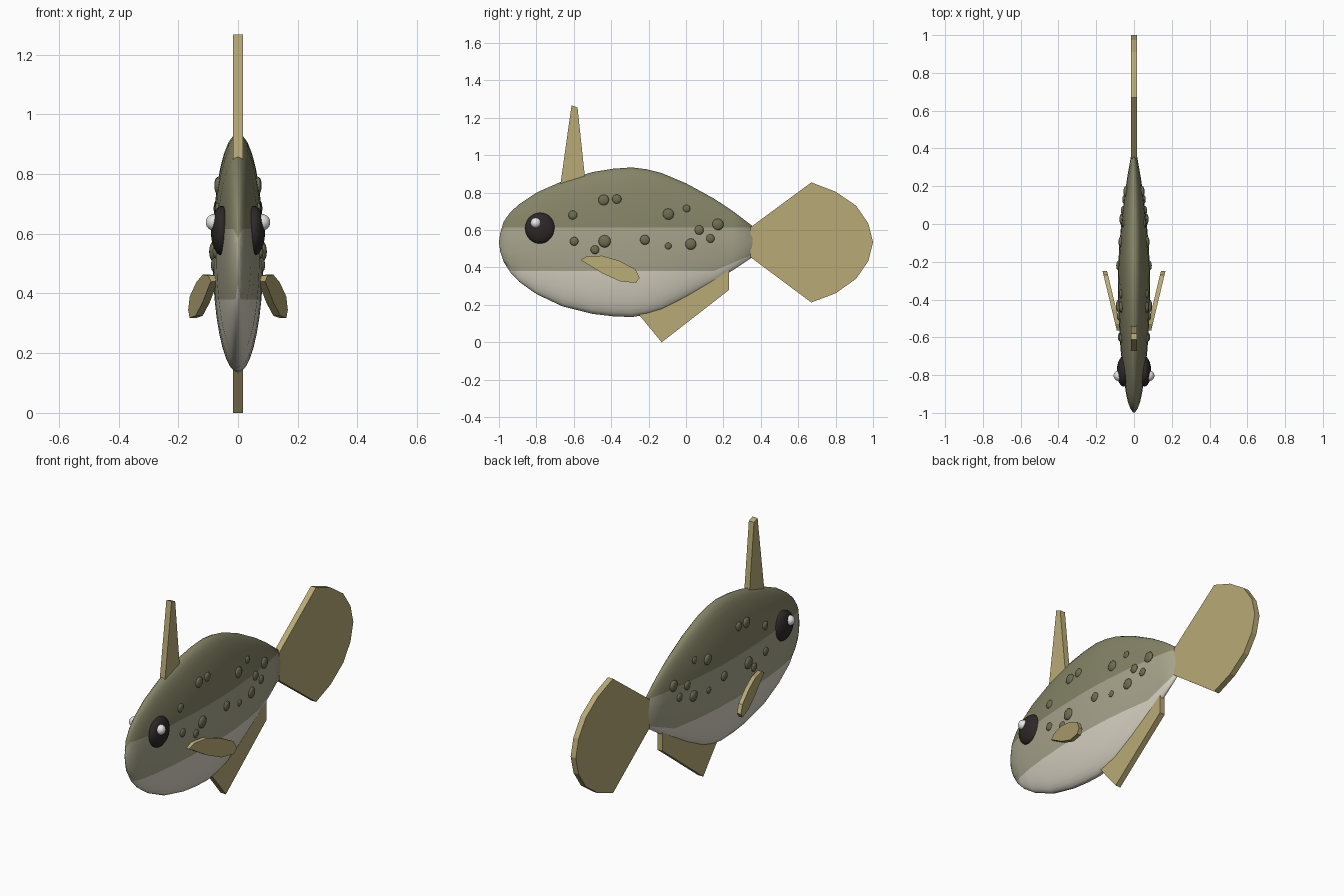
import bpy, bmesh, math
from mathutils import Vector

if "Cube" in bpy.data.objects:
    bpy.data.objects.remove(bpy.data.objects["Cube"])


def material(name, rgb):
    m = bpy.data.materials.new(name)
    m.diffuse_color = (*rgb, 1)
    m.use_nodes = True
    m.node_tree.nodes["Principled BSDF"].inputs["Base Color"].default_value = m.diffuse_color
    return m


BACK = material("dark olive", (0.235, 0.23, 0.135))
SIDE = material("pale olive", (0.39, 0.375, 0.265))
BELLY = material("cream", (0.68, 0.645, 0.54))
FIN = material("tan fin", (0.48, 0.40, 0.18))
SPOT = material("spot olive", (0.155, 0.155, 0.085))
EYE = material("eye black", (0.027, 0.021, 0.021))
SHINE = material("eye white", (0.88, 0.88, 0.88))


def finish(name, bm, mats, smooth):
    bmesh.ops.recalc_face_normals(bm, faces=bm.faces)
    me = bpy.data.meshes.new(name)
    for f in bm.faces:
        f.smooth = smooth
    bm.to_mesh(me)
    bm.free()
    for m in mats:
        me.materials.append(m)
    ob = bpy.data.objects.new(name, me)
    bpy.context.collection.objects.link(ob)
    return ob


# body stations: y, bottom z, top z, half width
ST = [(-0.993, .485, .585, .009), (-0.975, .43, .645, .021), (-0.94, .375, .695, .033),
      (-0.89, .322, .74, .044), (-0.80, .258, .80, .057), (-0.66, .192, .862, .072),
      (-0.50, .152, .91, .081), (-0.39, .139, .928, .084), (-0.29, .135, .935, .085),
      (-0.21, .147, .925, .083), (-0.13, .17, .905, .079), (0.0, .235, .85, .068),
      (0.15, .322, .768, .050), (0.25, .385, .702, .036), (0.355, .455, .622, .017)]


def angle(z, c, h):
    return math.asin(max(-1, min(1, (z - c) / h)))


def body_x(y, z):
    """Half width of the body at a side-view point."""
    for a, b in zip(ST, ST[1:]):
        if a[0] <= y <= b[0]:
            t = (y - a[0]) / (b[0] - a[0])
            lo, hi, w = (a[i] + t * (b[i] - a[i]) for i in (1, 2, 3))
            return w * math.cos(angle(z, (lo + hi) / 2, (hi - lo) / 2))
    return 0


# body: lofted ellipses, with rows lying on the colour boundaries
SEG = (7, 4, 7)
bm = bmesh.new()
rings = []
for y, lo, hi, w in ST:
    c, h = (lo + hi) / 2, (hi - lo) / 2
    low_band = max(0.38, 0.39 + 0.42 * (y - 0.17))
    br = [-math.pi / 2, angle(low_band, c, h), angle(0.615, c, h), math.pi / 2]
    ts = [br[k] + (br[k + 1] - br[k]) * i / n for k, n in enumerate(SEG) for i in range(n)]
    ts.append(br[3])
    pts = [(w * math.cos(t), y, c + h * math.sin(t)) for t in ts]
    pts += [(-x, yy, z) for x, yy, z in pts[-2:0:-1]]
    rings.append([bm.verts.new(p) for p in pts])
rows, n = sum(SEG), 2 * sum(SEG)


def band(j):
    j = j if j < rows else n - 1 - j
    return 2 if j < SEG[0] else (1 if j < SEG[0] + SEG[1] else 0)


for a, b in zip(rings, rings[1:]):
    for j in range(n):
        k = (j + 1) % n
        bm.faces.new((a[j], a[k], b[k], b[j])).material_index = band(j)
for ring, y, z in ((rings[0], -1.0, .535), (rings[-1], .37, .54)):
    pole = bm.verts.new((0, y, z))
    for j in range(n):
        bm.faces.new((ring[j], ring[(j + 1) % n], pole)).material_index = 1
bmesh.ops.remove_doubles(bm, verts=bm.verts, dist=0.0002)
bmesh.ops.dissolve_degenerate(bm, edges=bm.edges, dist=0.0001)
finish("body", bm, (BACK, SIDE, BELLY), True)


def plate(name, outline, x_of=lambda y: 0, half=0.016):
    """Flat fin: a side-view outline given thickness across x."""
    bm = bmesh.new()
    l, r = ([bm.verts.new((x_of(y) + s * half, y, z)) for y, z in outline] for s in (-1, 1))
    bm.faces.new(l)
    bm.faces.new(r)
    for i in range(len(l)):
        k = (i + 1) % len(l)
        bm.faces.new((l[i], l[k], r[k], r[i]))
    finish(name, bm, (FIN,), False)


# middle fins
plate("dorsal_fin", [(-.672, .84), (-.612, 1.267), (-.58, 1.255), (-.54, .88)])
plate("anal_fin", [(-.27, .17), (-.13, 0), (.23, .28), (.23, .39), (0, .30)])
plate("tail_fin", [(.345, .615), (.67, .855), (.80, .805), (.91, .73), (.975, .635), (1, .535),
                   (.975, .435), (.91, .34), (.80, .262), (.67, .213), (.345, .455)])

# side fins, angled outward
PEC = [(-.565, .44), (-.53, .46), (-.45, .463), (-.36, .437), (-.27, .39), (-.248, .345),
       (-.268, .318), (-.35, .325), (-.45, .37), (-.53, .42)]
for s, side in ((1, "right"), (-1, "left")):
    plate(side + "_side_fin", PEC, lambda y: s * (0.08 + (y + 0.56) * 0.24), 0.012)


def blob(name, loc, radii, mat, u=20, v=12):
    """Flattened ball with its poles along x."""
    bm = bmesh.new()
    bmesh.ops.create_uvsphere(bm, u_segments=u, v_segments=v, radius=1)
    for p in bm.verts:
        x, y, z = p.co
        p.co = Vector((z * radii[0], x * radii[1], y * radii[2])) + Vector(loc)
    finish(name, bm, (mat,), True)


# eyes and spots on both sides
SPOTS = [(-.605, .68, .024), (-.44, .76, .029), (-.37, .765, .025), (-.095, .685, .03),
         (.003, .715, .02), (.07, .60, .025), (.17, .63, .031), (.13, .555, .023),
         (.025, .525, .03), (-.095, .515, .018), (-.22, .548, .026), (-.435, .54, .033),
         (-.487, .495, .023), (-.598, .54, .023)]
for s, side in ((1, "right"), (-1, "left")):
    blob(side + "_eye", (s * .055, -.78, .61), (.036, .08, .083), EYE, 32, 16)
    blob(side + "_eye_shine", (s * .08, -.803, .638), (.028, .028, .028), SHINE)
    for i, (y, z, r) in enumerate(SPOTS):
        blob(f"{side}_spot_{i + 1}", (s * body_x(y, z), y, z), (r * .42, r, r), SPOT, 16, 8)
